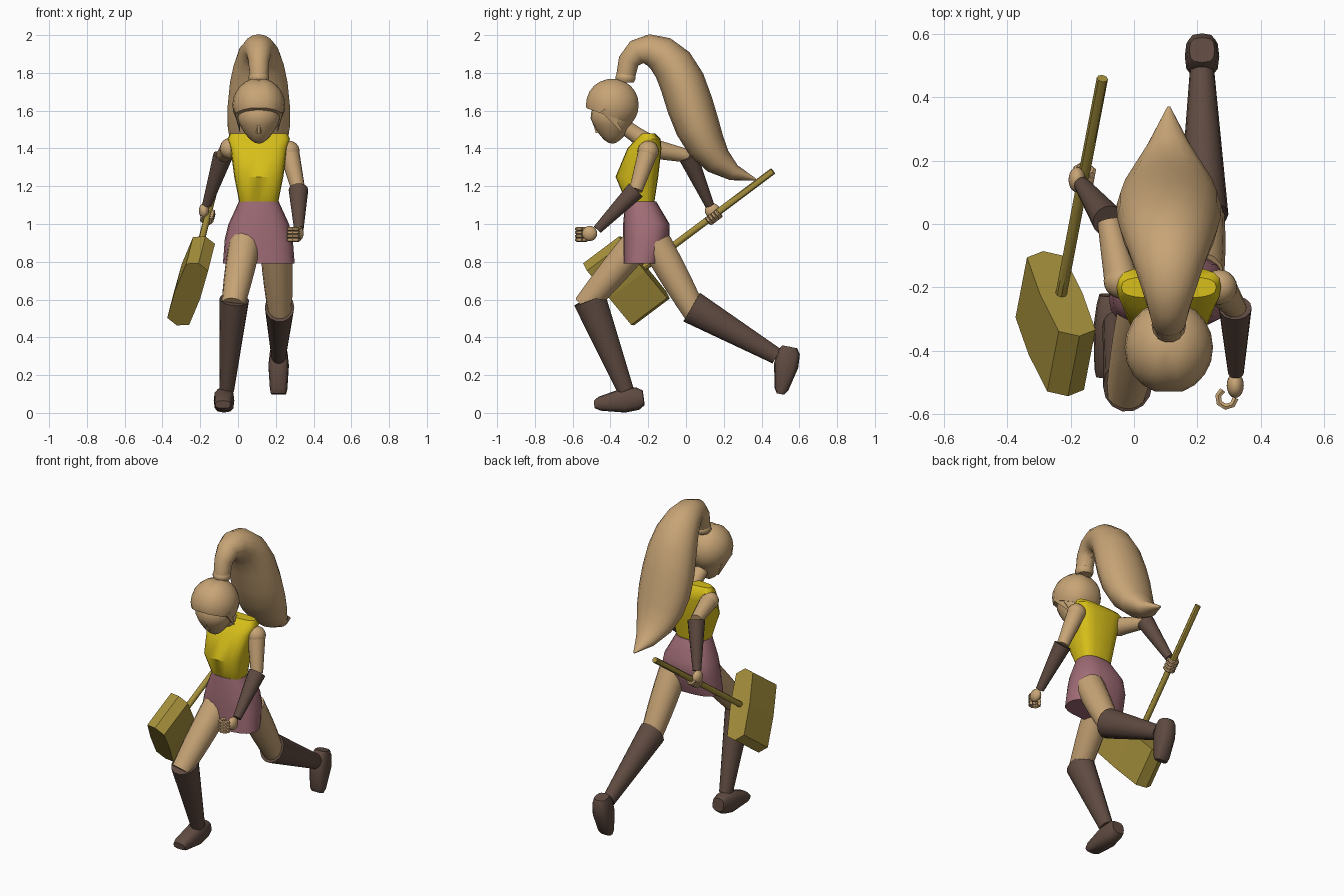
import bpy
import bmesh
from math import cos, sin, pi, tau, exp, copysign, radians
from mathutils import Vector
from mathutils.geometry import interpolate_bezier

if "Cube" in bpy.data.objects:
    bpy.data.objects.remove(bpy.data.objects["Cube"])


def material(name, *rgb):
    mat = bpy.data.materials.new(name)
    mat.use_nodes = True
    mat.diffuse_color = (*rgb, 1)
    shader = mat.node_tree.nodes["Principled BSDF"]
    shader.inputs["Base Color"].default_value = (*rgb, 1)
    return mat


skin = material("tan skin and hair", .57, .37, .18)
yellow = material("yellow top", .68, .52, .01)
pink = material("dusty pink skirt", .35, .15, .18)
brown = material("dark brown leather", .115, .07, .053)
wood = material("olive wood", .38, .28, .045)

x_axis, y_axis, z_axis = Vector((1, 0, 0)), Vector((0, 1, 0)), Vector((0, 0, 1))
centre_x = .11


def finish(name, bm, mat, smooth=True):
    bmesh.ops.recalc_face_normals(bm, faces=bm.faces)
    mesh = bpy.data.meshes.new(name)
    bm.to_mesh(mesh)
    bm.free()
    mesh.materials.append(mat)
    if smooth:
        mesh.shade_smooth()
        mesh.set_sharp_from_angle(angle=radians(45))
    obj = bpy.data.objects.new(name, mesh)
    bpy.context.collection.objects.link(obj)


def rounded(value, power):
    return copysign(abs(value) ** (2 / power), value)


def loft(name, stations, mat, sides=14, axis=None, power=2, side=x_axis, smooth=True):
    """Skin a row of (centre, half width, half depth) superellipse rings."""
    bm = bmesh.new()
    rings = []
    last = len(stations) - 1
    for i, (centre, width, depth) in enumerate(stations):
        before, after = stations[max(i - 1, 0)][0], stations[min(i + 1, last)][0]
        along = axis or (after - before).normalized()
        u = (side - along * side.dot(along)).normalized()
        v = along.cross(u)
        angles = [tau * k / sides for k in range(sides)]
        rings.append([bm.verts.new(centre + u * width * rounded(cos(a), power)
                                   + v * depth * rounded(sin(a), power)) for a in angles])
    for lower, upper in zip(rings, rings[1:]):
        for k in range(sides):
            bm.faces.new((lower[k - 1], lower[k], upper[k], upper[k - 1]))
    bm.faces.new(rings[0])
    bm.faces.new(rings[-1])
    finish(name, bm, mat, smooth)


def limb(name, start, end, r_start, r_end, mat, bulge=0, flat=1, **options):
    """Tapered round bar with an optional swelling in the middle."""
    stations = []
    for i in range(6):
        t = i / 5
        radius = r_start + (r_end - r_start) * t + bulge * sin(pi * t)
        stations.append((start.lerp(end, t), radius * flat, radius))
    loft(name, stations, mat, **options)


def body(name, rows, mat, power):
    """Upright part on the centre line from (y, z, half width, half depth) rows."""
    stations = [(Vector((centre_x, y, z)), width, depth) for y, z, width, depth in rows]
    loft(name, stations, mat, sides=20, axis=z_axis, power=power)


def ball(name, centre, size, mat, shape=None, trim=None):
    """Ellipsoid whose unit-sphere points may be reshaped, then cut by a plane."""
    bm = bmesh.new()
    bmesh.ops.create_uvsphere(bm, u_segments=20, v_segments=12, radius=1)
    for vert in bm.verts:
        if shape:
            shape(vert.co)
        vert.co = centre + vert.co * Vector((0, 0, 0)).dot(centre) + Vector(
            [p * s for p, s in zip(vert.co, size)])
    if trim:
        geometry = bm.verts[:] + bm.edges[:] + bm.faces[:]
        bmesh.ops.bisect_plane(bm, geom=geometry, plane_co=trim[0], plane_no=trim[1], clear_inner=True)
        bmesh.ops.holes_fill(bm, edges=[e for e in bm.edges if e.is_boundary])
    finish(name, bm, mat)


# Top and skirt
body("top", [(-.24, 1.1, .1, .07), (-.26, 1.25, .13, .113), (-.22, 1.4, .15, .09),
             (-.2, 1.45, .165, .065), (-.2, 1.48, .15, .035)], yellow, 3)
body("skirt", [(-.24, 1.12, .105, .082), (-.21, 1, .16, .123),
               (-.21, .92, .18, .122), (-.235, .79, .19, .097)], pink, 2.6)


# Face narrowing to the chin, and a hair cap with a centre parting
def narrow_jaw(point):
    if point.z < 0:
        point.x *= 1 + .35 * point.z
        point.y *= 1 + .35 * point.z


def part_hair(point):
    groove = 1 - .05 * exp(-(point.x / .15) ** 2)
    point.y *= groove
    point.z *= groove


head = Vector((centre_x, -.39, 1.56))
ball("face", head, (.115, .115, .135), skin, shape=narrow_jaw)
ball("hair_cap", head + z_axis * .07, (.14, .147, .143), skin, shape=part_hair,
     trim=(head + Vector((0, .13, -.04)), Vector((0, .35, 1))))
limb("neck", Vector((centre_x, -.19, 1.42)), head, .055, .05, skin, bulge=-.01)
limb("nose", head + y_axis * -.105, head + Vector((0, -.075, -.075)), .006, .015, skin, sides=6)
for label, sign in (("left", 1), ("right", -1)):
    temple = head + Vector((sign * .12, -.04, .05))
    limb(label + "_hair_lock", temple, head + Vector((sign * .1, .05, -.07)),
         .03, .004, skin, flat=.5, sides=6)

# Ponytail swept along a curve, with its tie
root, joint, tip = [Vector((centre_x, y, z)) for y, z in ((-.32, 1.78), (-.02, 1.75), (.37, 1.235))]
rise = interpolate_bezier(root, root + z_axis * .2, Vector((centre_x, -.1, 1.97)), joint, 7)
fall = interpolate_bezier(joint, Vector((centre_x, .07, 1.5)), Vector((centre_x, .1, 1.28)), tip, 7)
path = rise + fall[1:]
stations = []
for i, point in enumerate(path):
    t = i / (len(path) - 1)
    root_radius = .045 * (1 - t) + .005
    stations.append((point, root_radius + .145 * sin(pi * t ** 1.6), root_radius + .1 * sin(pi * t ** 1.4)))
loft("ponytail", stations, skin, sides=16)
limb("hair_tie", root - z_axis * .03, root + z_axis * .02, .045, .045, skin, bulge=.01)

# Legs: thigh, tall boot and foot, the right one forward and the left one trailing
legs = {
    "right": [(.04, -.24, .92), (-.02, -.51, .6), (-.06, -.32, .12), (-.07, -.225, .08), (-.08, -.485, .045)],
    "left": [(.2, -.16, .9), (.22, .03, .56), (.215, .48, .3), (.215, .55, .35), (.215, .5, .1)],
}
foot_profile = [(0, .04), (.12, .06), (.4, .065), (.9, .037), (1, .02)]
for label, joints in legs.items():
    hip, knee, ankle, heel, toe = map(Vector, joints)
    limb(label + "_thigh", hip, hip.lerp(knee, 1.1), .085, .062, skin, bulge=.005)
    limb(label + "_boot", knee, ankle, .09, .045, brown, flat=.87)
    foot = [(heel.lerp(toe, t), .035 + .02 * sin(pi * t) ** .5 if 0 < t < 1 else .04, depth)
            for t, depth in foot_profile]
    loft(label + "_foot", foot, brown, sides=12, power=3)

# Hammer: block head with eight sides on a slanted handle
handle_top, handle_end = Vector((-.1, .46, 1.28)), Vector((-.23, -.22, .77))
down = (handle_end - handle_top).normalized()
limb("hammer_handle", handle_top, handle_end, .018, .018, wood, sides=8)
loft("hammer_head", [(handle_end, .07, .22), (handle_end + down * .24, .07, .22)], wood,
     sides=8, power=5, side=Vector((.95, .04, -.3)), smooth=False)

# Arms: shoulder, upper arm, long glove and a curled hand
grip = handle_top + down * .4
arms = {
    "left": [(.27, -.2, 1.385), (.32, -.265, 1.18), (.322, -.47, .97), (.32, -.51, .95)],
    "right": [(-.04, -.18, 1.4), (-.08, .01, 1.36), (-.165, .125, 1.1), (-.18, .14, 1.07)],
}
curls = {"left": (Vector((.293, -.55, .945)), -z_axis, 0), "right": (grip, down, 2.6)}
for label, joints in arms.items():
    shoulder, elbow, wrist, palm = map(Vector, joints)
    ball(label + "_shoulder", shoulder, (.056, .056, .056), skin)
    limb(label + "_upper_arm", shoulder, elbow, .054, .036, skin)
    limb(label + "_glove", elbow, wrist, .052, .025, brown)
    ball(label + "_palm", palm, (.027, .04, .04), skin)
    hub, axis, first = curls[label]
    u = (x_axis - axis * axis.x).normalized()
    v = axis.cross(u)
    for finger in range(4):
        middle = hub + axis * (finger - 1.5) * .019
        angles = [first + k * .85 for k in range(6)]
        bends = [(middle + (u * cos(a) + v * sin(a)) * .028, .011, .011) for a in angles]
        loft(f"{label}_finger_{finger}", bends, skin, sides=6, side=axis)
